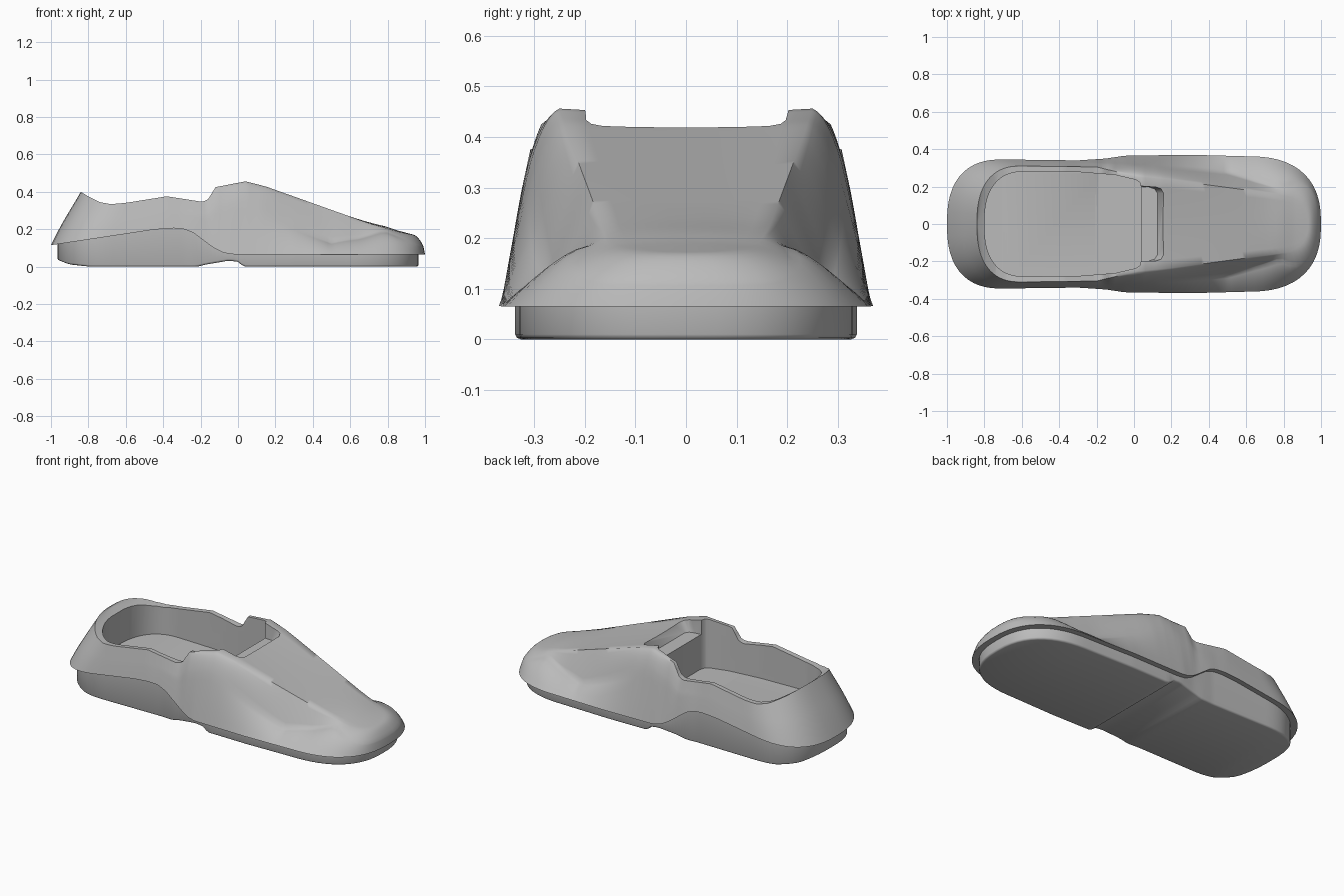
import bpy, bmesh, math

cube = bpy.data.objects.get("Cube")
if cube:
    bpy.data.objects.remove(cube, do_unlink=True)

grey = bpy.data.materials.new("plain grey")
grey.use_nodes = True
grey.diffuse_color = (0.5, 0.5, 0.5, 1)
grey.node_tree.nodes["Principled BSDF"].inputs["Base Color"].default_value = grey.diffuse_color


def lerp_keys(keys, x):
    """Straight-line interpolation through (x, value) keys."""
    if x <= keys[0][0]:
        return keys[0][1]
    for (a, va), (b, vb) in zip(keys, keys[1:]):
        if x <= b:
            return va + (vb - va) * (x - a) / (b - a)
    return keys[-1][1]


def round_end(x, start, tip):
    """Width factor that closes an outline smoothly between start and tip."""
    d = (x - start) / (tip - start)
    return 1.0 if d <= 0 else max(0.0, 1 - min(d, 1) ** 2.5) ** 0.4


# Keys along the length: lower rim, upper edge and side crease
RIM_WIDTH = [(-.7, .345), (-.3, .34), (-.15, .35), (-.05, .365), (.3, .37), (.6, .362)]
RIM_Z = [(-1, .115), (-.7, .16), (-.45, .198), (-.35, .206), (-.29, .202),
         (-.24, .182), (-.13, .1), (-.08, .075), (-.03, .066), (1, .065)]
EDGE_X = [(-1, -.84), (-.7, -.66), (-.4, -.4), (.7, .7), (.8, .78), (1, .935)]
EDGE_WIDTH = [(-.6, .31), (-.2, .305), (.02, .252), (.2, .235), (.78, .158)]
EDGE_Z = [(-.84, .4), (-.8, .375), (-.74, .345), (-.68, .334), (-.6, .341), (-.38, .376),
          (-.2, .348), (-.165, .352), (-.12, .425), (.04, .456), (.15, .428), (.7, .232),
          (.85, .188), (.935, .172)]
CREASE_IN = [(-.3, .5), (.05, .5), (.5, .52), (.65, .72), (.8, .85), (.9, .45), (.97, .16)]
CREASE_UP = [(-.8, .53), (-.3, .55), (0, .74), (.12, .68), (.5, .26), (.65, .47), (.8, .88),
             (.9, .7), (.97, .45)]
LOWER_BULGE = [(-.3, .1), (0, .1), (.5, .4), (.85, .8), (.97, .2)]
UPPER_BULGE = [(-.2, 0), (0, .85), (.15, .7), (.45, .1), (.8, 0), (.95, .8)]
SOLE_Z = [(-.97, .035), (-.91, .012), (-.8, 0), (-.22, 0), (-.17, .012),
          (-.05, .032), (0, .026), (.03, 0)]

# Stations: even along the body, packed towards both rounded ends
ends = [1 - math.cos(math.pi / 2 * i / 14) for i in range(14)]
stations = [-1 + .3 * e for e in ends] + [-.7 + .02 * i for i in range(66)]
stations += [1 - .4 * e for e in reversed(ends)]


def rim_width(x):
    return lerp_keys(RIM_WIDTH, x) * round_end(x, -.7, -1) * round_end(x, .6, 1)


def make_object(name, bm):
    bmesh.ops.remove_doubles(bm, verts=bm.verts, dist=.0001)
    bmesh.ops.dissolve_degenerate(bm, edges=bm.edges, dist=.0001)
    bmesh.ops.recalc_face_normals(bm, faces=bm.faces)
    mesh = bpy.data.meshes.new(name)
    bm.to_mesh(mesh)
    bm.free()
    mesh.materials.append(grey)
    obj = bpy.data.objects.new(name, mesh)
    bpy.context.collection.objects.link(obj)
    return obj


def loft(name, half_sections):
    """Mirror each half section across the length and skin them together."""
    bm = bmesh.new()
    loops = []
    for half in half_sections:
        mirrored = [(x, -y, z) for x, y, z in reversed(half)]
        loops.append([bm.verts.new(p) for p in half + mirrored])
    for a, b in zip(loops, loops[1:]):
        for i in range(len(a)):
            j = (i + 1) % len(a)
            bm.faces.new((a[i], a[j], b[j], b[i]))
    return make_object(name, bm)


# Upper: rim, creased side wall, then a gently crowned top
def upper_section(x):
    w, z = rim_width(x), lerp_keys(RIM_Z, x)
    ex = lerp_keys(EDGE_X, x)
    ew = lerp_keys(EDGE_WIDTH, ex) * round_end(ex, -.6, -.84) * round_end(ex, .72, .935)
    ez = lerp_keys(EDGE_Z, ex)
    inward, rise = lerp_keys(CREASE_IN, x), lerp_keys(CREASE_UP, x)
    low, high = lerp_keys(LOWER_BULGE, x), lerp_keys(UPPER_BULGE, x)
    side = []
    for i in range(13):
        g = i / 6 if i <= 6 else i / 6 - 1
        if i <= 6:
            f, h = inward * g, rise * (g + low * g * (1 - g))
        else:
            f, h = inward + (1 - inward) * g, rise + (1 - rise) * (g + high * g * (1 - g))
        side.append((x + (ex - x) * f, w + (ew - w) * f, z + (ez - z) * h))
    crown = lerp_keys([(.1, -.008), (.6, 0), (.8, .01), (.935, 0)], ex)
    top = [(ex, ew * k, ez + crown * (1 - k * k)) for k in (.8, .5, .2)]
    return side + top


# Sole: set in under the rim, with a soft lower edge and an arch notch
def sole_section(x):
    sx, w = x * .965, rim_width(x) * .912
    low, high = lerp_keys(SOLE_Z, sx), lerp_keys(RIM_Z, x) + .015
    return [(sx * .99, w * .965, low), (sx * .997, w * .99, low + .003),
            (sx, w, low + .01), (sx, w, high)]


upper = loft("upper", [upper_section(x) for x in stations])
sole = loft("sole", [sole_section(x) for x in stations])


def prism(name, half_outline, floor, lean):
    """Cutter over a mirrored outline, with a floor rule and a leaning front."""
    outline = half_outline + [(x, -y) for x, y in reversed(half_outline)]
    bm = bmesh.new()
    low = [bm.verts.new((x, y, floor(x))) for x, y in outline]
    high = [bm.verts.new((x + (lean if x > .05 else 0), y, .8)) for x, y in outline]
    bm.faces.new(low)
    bm.faces.new(high)
    for i in range(len(low)):
        j = (i + 1) % len(low)
        bm.faces.new((low[i], low[j], high[j], high[i]))
    obj = make_object(name, bm)
    obj.hide_render = True
    return obj


# Foot opening and the shallow step in front of it
OPEN_WIDTH = [(-.58, .28), (-.3, .278), (-.1, .262), (.01, .236), (.03, .224), (.04, .19)]
opening_x = [-.8 + .22 * e for e in ends[1:]] + [-.58, -.45, -.3, -.2, -.1, -.04, .01, .025, .03, .04]
opening = prism("opening_cutter",
                [(x, lerp_keys(OPEN_WIDTH, x) * round_end(x, -.58, -.8)) for x in opening_x],
                lambda x: .16 - .015 * x, 0)
step = prism("step_cutter", [(-.05, .205), (.08, .197), (.11, .188), (.125, .165)],
             lambda x: .365, .25)


def cut(obj, cutters):
    for cutter in cutters:
        mod = obj.modifiers.new("cut", 'BOOLEAN')
        mod.operation, mod.solver, mod.object = 'DIFFERENCE', 'EXACT', cutter
    graph = bpy.context.evaluated_depsgraph_get()
    mesh = bpy.data.meshes.new_from_object(obj.evaluated_get(graph))
    obj.modifiers.clear()
    obj.data = mesh


cut(upper, [opening, step])
cut(sole, [opening])
for cutter in (opening, step):
    bpy.data.objects.remove(cutter, do_unlink=True)

# Smooth shading with crisp edges
bpy.ops.object.select_all(action='DESELECT')
for obj in (upper, sole):
    obj.select_set(True)
bpy.context.view_layer.objects.active = upper
bpy.ops.object.shade_smooth_by_angle(angle=math.radians(58))
